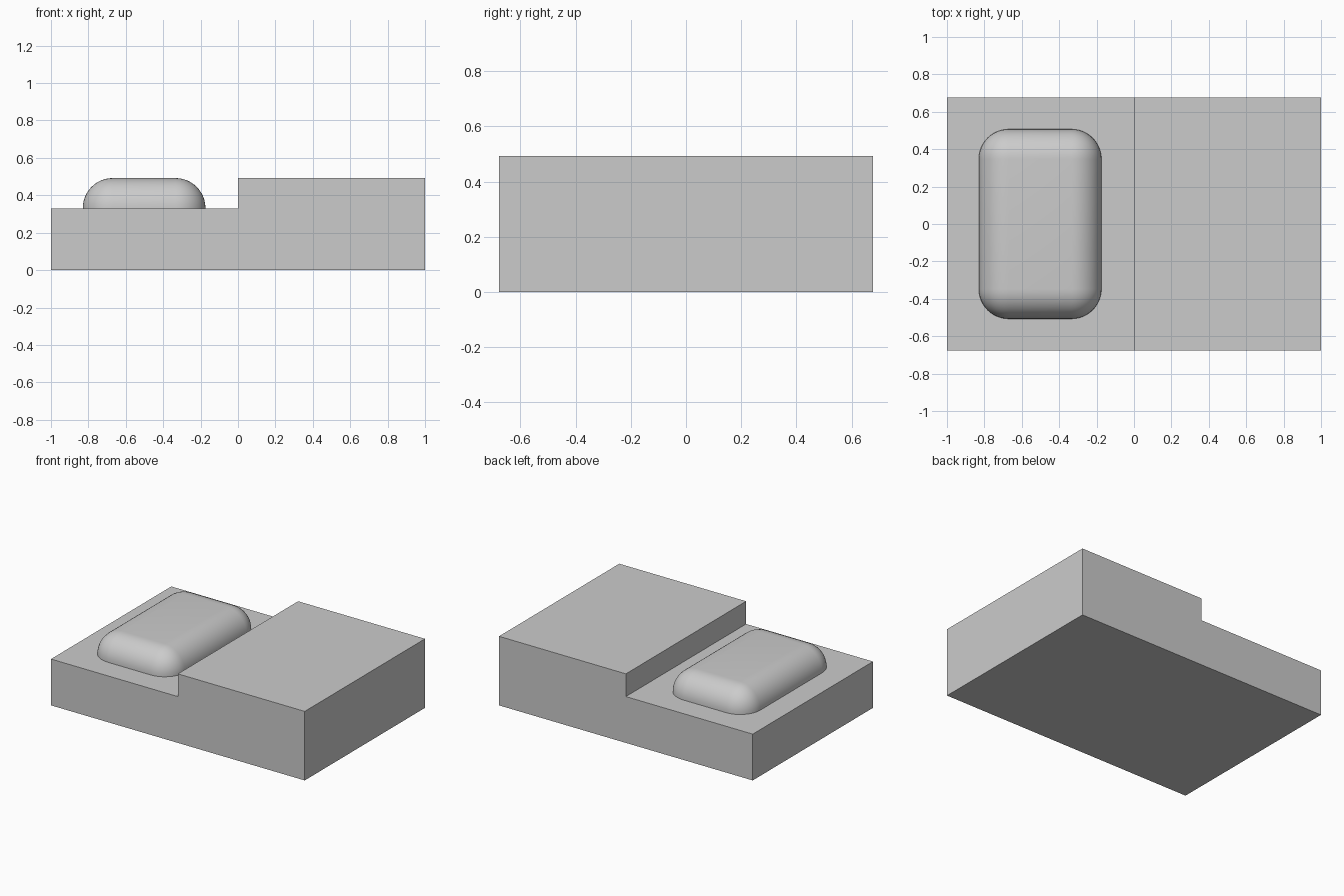
import bpy
import bmesh
import math

if "Cube" in bpy.data.objects:
    bpy.data.objects.remove(bpy.data.objects["Cube"], do_unlink=True)

# Shared grey material
grey = bpy.data.materials.new("plain_grey")
grey.use_nodes = True
colour = (0.6, 0.6, 0.6, 1)
grey.diffuse_color = colour
grey.node_tree.nodes["Principled BSDF"].inputs["Base Color"].default_value = colour

HALF_DEPTH = 0.677
LOW, HIGH = 0.33, 0.492


def add_object(name, bm):
    bmesh.ops.recalc_face_normals(bm, faces=bm.faces)
    mesh = bpy.data.meshes.new(name)
    bm.to_mesh(mesh)
    bm.free()
    mesh.materials.append(grey)
    obj = bpy.data.objects.new(name, mesh)
    bpy.context.collection.objects.link(obj)
    return obj


# Stepped base: side profile extruded from front to back
profile = [(-1, 0), (1, 0), (1, HIGH), (0, HIGH), (0, LOW), (-1, LOW)]
bm = bmesh.new()
front = bm.faces.new([bm.verts.new((x, -HALF_DEPTH, z)) for x, z in profile])
extruded = bmesh.ops.extrude_face_region(bm, geom=[front], use_keep_orig=True)
back_verts = [g for g in extruded["geom"] if isinstance(g, bmesh.types.BMVert)]
bmesh.ops.translate(bm, verts=back_verts, vec=(0, 2 * HALF_DEPTH, 0))
add_object("stepped_base", bm)

# Rounded pad: box with every edge but the bottom ones rounded, sunk slightly in the base
bottom = LOW - 0.01
bm = bmesh.new()
bmesh.ops.create_cube(bm, size=1)
bmesh.ops.scale(bm, verts=bm.verts, vec=(0.656, 1.014, HIGH - bottom))
bmesh.ops.translate(bm, verts=bm.verts, vec=(-0.502, 0, (HIGH + bottom) / 2))
edges = [e for e in bm.edges if max(v.co.z for v in e.verts) > LOW]
bmesh.ops.bevel(bm, geom=edges, offset=0.16, offset_type="OFFSET", segments=12,
                profile=0.5, affect="EDGES", clamp_overlap=True)
pad = add_object("rounded_pad", bm)

bpy.ops.object.select_all(action="DESELECT")
pad.select_set(True)
bpy.context.view_layer.objects.active = pad
bpy.ops.object.shade_smooth_by_angle(angle=math.radians(35))
